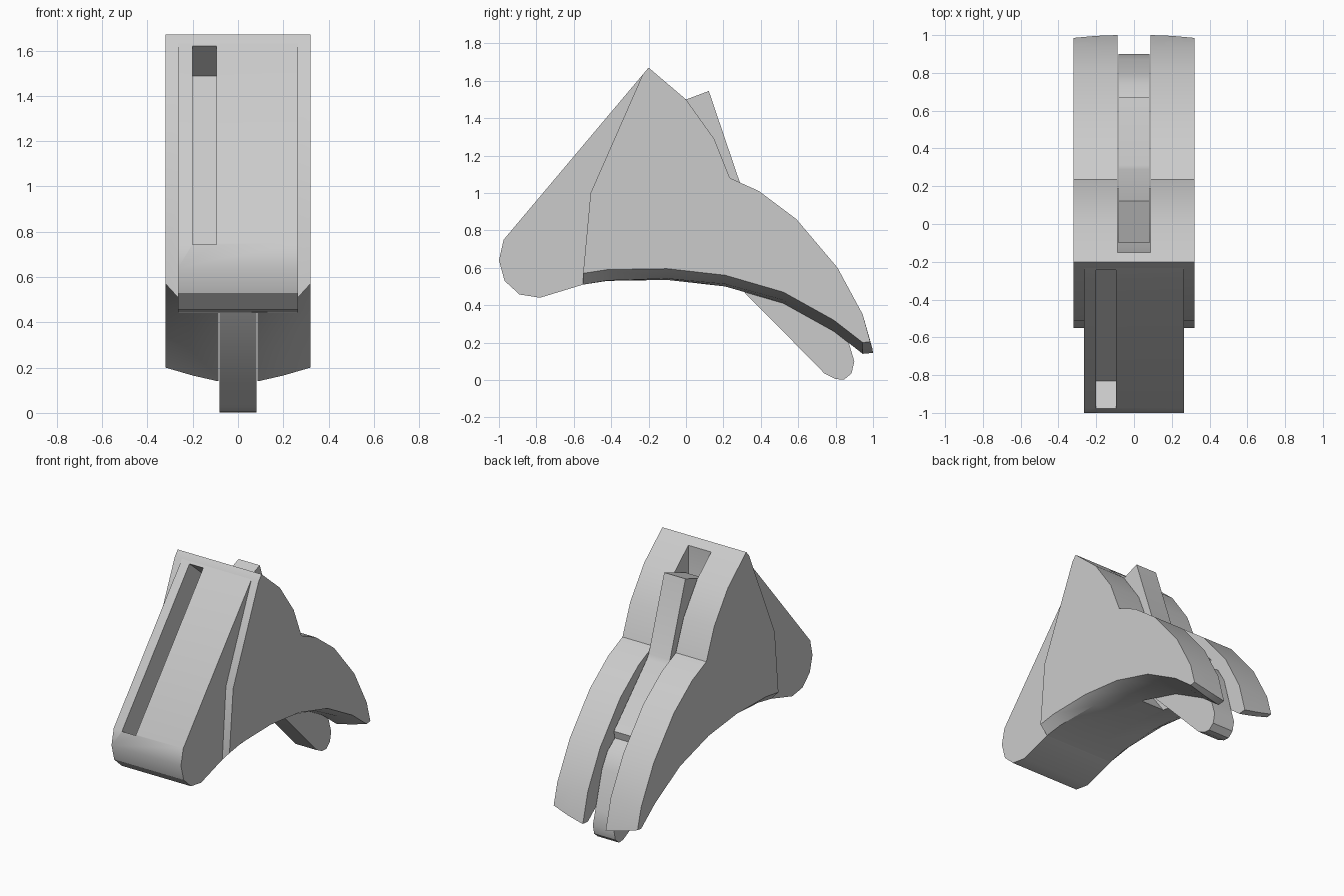
import bpy, bmesh, math
from mathutils import Vector

if "Cube" in bpy.data.objects:
    bpy.data.objects.remove(bpy.data.objects["Cube"])


def loft(name, sections):
    """Bridge equal-length (x, y, z) loops and cap both ends."""
    bm = bmesh.new()
    loops = [[bm.verts.new(p) for p in s] for s in sections]
    n = len(loops[0])
    for a, b in zip(loops, loops[1:]):
        for i in range(n):
            j = (i + 1) % n
            bm.faces.new((a[i], a[j], b[j], b[i]))
    bm.faces.new(loops[0])
    bm.faces.new(loops[-1])
    bmesh.ops.recalc_face_normals(bm, faces=bm.faces)
    mesh = bpy.data.meshes.new(name)
    bm.to_mesh(mesh)
    bm.free()
    ob = bpy.data.objects.new(name, mesh)
    bpy.context.collection.objects.link(ob)
    return ob


def prism(name, profile, x0, x1):
    return loft(name, [[(x, y, z) for y, z in profile] for x in (x0, x1)])


def activate(ob):
    bpy.ops.object.select_all(action='DESELECT')
    ob.select_set(True)
    bpy.context.view_layer.objects.active = ob


def cut(ob, cutter):
    activate(ob)
    m = ob.modifiers.new("cut", 'BOOLEAN')
    m.operation = 'DIFFERENCE'
    m.solver = 'EXACT'
    m.object = cutter
    bpy.ops.object.modifier_apply(modifier=m.name)


# Main body: constant back outline, underside rising toward the sides
back = [(-0.51, 1.0), (-0.232, 1.632), (-0.2, 1.67), (0, 1.5), (0.15, 1.29),
        (0.235, 1.08), (0.39, 1.01), (0.59, 0.86), (0.81, 0.6), (0.945, 0.35)]
under = [(1.0, 0.145), (0.945, 0.14), (0.79, 0.26), (0.52, 0.41),
         (0.21, 0.5), (-0.1, 0.535), (-0.42, 0.53), (-0.55, 0.51)]


def body_section(level, side):
    pts = []
    for y, z in back + under:
        t = min(1, max(0, (y + 0.55) / 1.49))          # front to rear
        x = (0.09, 0.265 - 0.065 * t, 0.32)[level]
        if (y, z) in under:
            z += (0, 0.025 * t, 0.06)[level]
            if y == 1.0:
                y -= (0, 0.004, 0.015)[level]
        pts.append((side * x, y, z))
    return pts


body = loft("body", [body_section(k, -1) for k in (2, 1, 0)]
            + [body_section(k, 1) for k in (0, 1, 2)])

# Front wedge with rounded toe
wedge = prism("front_wedge", [
    (-0.232, 1.632), (-0.975, 0.75), (-1.0, 0.64), (-0.97, 0.53), (-0.89, 0.457),
    (-0.78, 0.44), (-0.55, 0.51), (-0.42, 0.545), (-0.3, 0.7), (-0.215, 1.5)],
    -0.265, 0.265)

# Slot for the lever through the back of the body
slot = prism("slot_cutter", [
    (-0.15, 1.9), (-0.15, 1.35), (0.0, 0.75), (0.25, 0.42), (0.25, -0.2),
    (1.2, -0.2), (1.2, 1.9)], -0.087, 0.087)
cut(body, slot)

# Channel sunk at right angles into the sloping front face
top, low = Vector((-0.232, 1.61)), Vector((-0.975, 0.742))
run = (top - low).normalized()
inward = Vector((run.y, -run.x))
channel = prism("channel_cutter", [
    tuple(top - inward * 0.1), tuple(low - inward * 0.1),
    tuple(low + inward * 0.19), tuple(top + inward * 0.19)], -0.2, -0.095)
for part in (body, wedge):
    cut(part, channel)

for cutter in (slot, channel):
    bpy.data.objects.remove(cutter, do_unlink=True)

# Lever running through the slot, with a stepped back and rounded foot
lever = prism("lever", [
    (-0.1, 1.462), (0.122, 1.545), (0.29, 1.05), (0.31, 1.02), (0.67, 0.66),
    (0.66, 0.61), (0.74, 0.55), (0.8, 0.45), (0.87, 0.2), (0.9, 0.1),
    (0.885, 0.035), (0.845, 0.002), (0.8, 0.005), (0.74, 0.035),
    (0.45, 0.33), (0.32, 0.46), (0.08, 0.78)], -0.081, 0.081)

# Smooth gentle facets, keep hard edges
for part in (body, wedge, lever):
    activate(part)
    bpy.ops.object.shade_smooth_by_angle(angle=math.radians(30))
